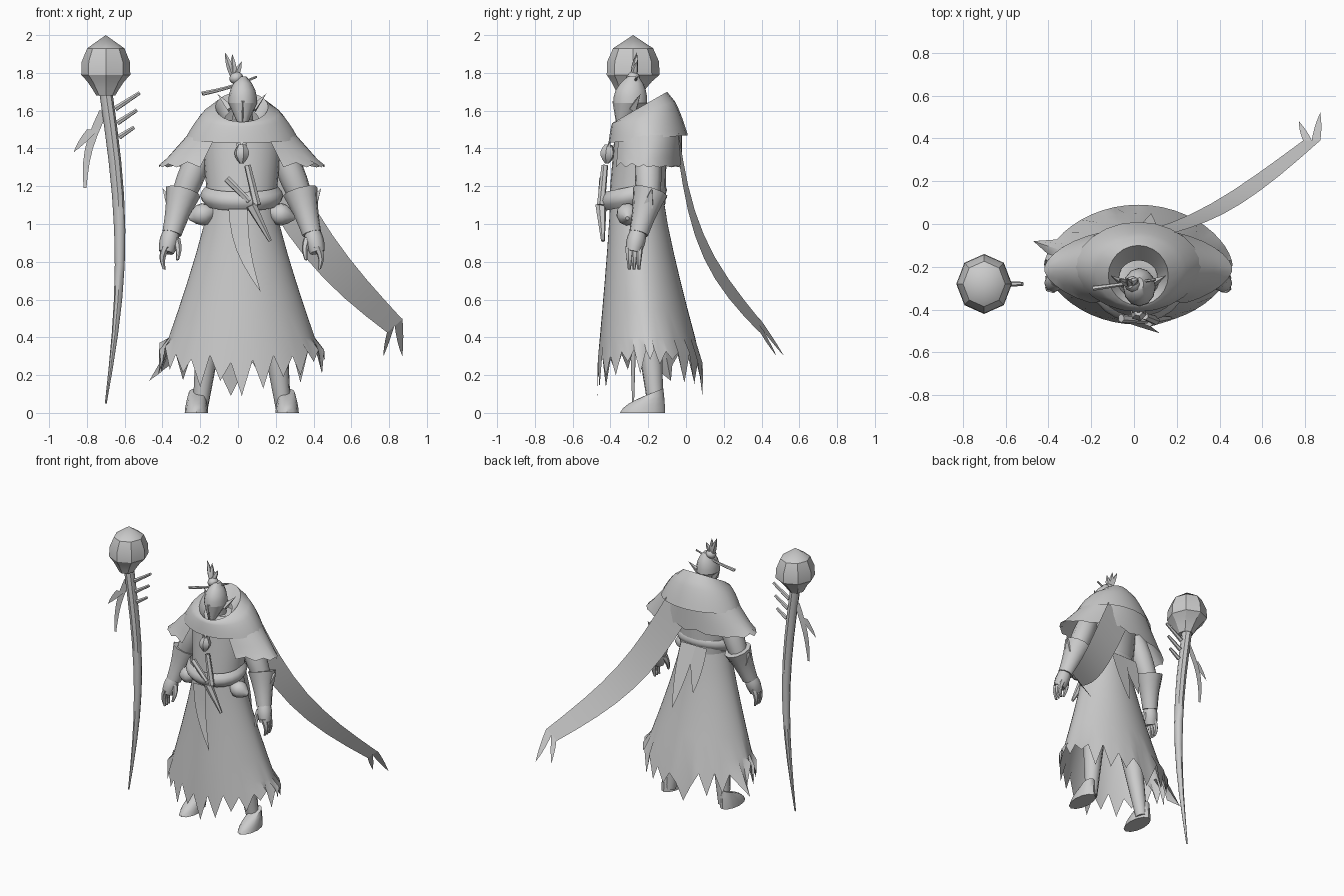
import bpy, bmesh, math, random
from mathutils import Vector

random.seed(4)
old = bpy.data.objects.get("Cube")
if old:
    bpy.data.objects.remove(old, do_unlink=True)

grey = bpy.data.materials.new("plain_grey")
grey.use_nodes = True
tone = (0.6, 0.6, 0.6, 1)
grey.diffuse_color = tone
for node in grey.node_tree.nodes:
    if node.type == 'BSDF_PRINCIPLED':
        node.inputs["Base Color"].default_value = tone

MID = 0.02      # body centre line
STAFF_X = -0.7
STAFF_Y = -0.28


def blend(a, b, t):
    return a + (b - a) * t


def loft(name, rows, closed=True, caps=False, angle=45):
    """Skin equal-length rows of points into a smooth-by-angle object."""
    n = len(rows[0])
    faces = []
    for r in range(len(rows) - 1):
        for i in range(n if closed else n - 1):
            j = (i + 1) % n
            faces.append((r * n + i, r * n + j, r * n + n + j, r * n + n + i))
    if caps:
        faces.append(tuple(range(n)))
        faces.append(tuple(range((len(rows) - 1) * n, len(rows) * n)))
    mesh = bpy.data.meshes.new(name)
    mesh.from_pydata([tuple(p) for row in rows for p in row], [], faces)
    bm = bmesh.new()
    bm.from_mesh(mesh)
    bmesh.ops.remove_doubles(bm, verts=bm.verts, dist=0.0005)
    bmesh.ops.recalc_face_normals(bm, faces=bm.faces)
    bm.to_mesh(mesh)
    bm.free()
    mesh.materials.append(grey)
    ob = bpy.data.objects.new(name, mesh)
    bpy.context.scene.collection.objects.link(ob)
    for other in bpy.context.selected_objects:
        other.select_set(False)
    ob.select_set(True)
    bpy.context.view_layer.objects.active = ob
    bpy.ops.object.shade_smooth_by_angle(angle=math.radians(angle))


def ovals(first, last, power=1, belly=0, steps=4, n=24, cx=MID,
          start=0, sweep=360, point=0):
    """Stack ovals (z, x radius, y radius, y centre, back lift) between two ends.
    Power curves the profile, point sharpens the two sides."""
    rows = []
    for k in range(steps + 1):
        t = k / steps
        z = blend(first[0], last[0], t)
        rx, ry, cy, lift = [blend(a, b, t ** power) for a, b in zip(first[1:], last[1:])]
        swell = belly * math.sin(math.pi * t)
        row = []
        for i in range(n if sweep == 360 else n + 1):
            a = math.radians(start + sweep * i / n)
            s = math.sin(a)
            row.append(Vector((cx + (rx + swell) * math.cos(a),
                               cy + (ry + swell) * s * abs(s) ** (point * t),
                               z + lift * s)))
        rows.append(row)
    return rows


def bowed_path(start, end, bow, steps):
    """Points from start to end, pushed sideways by bow in the middle."""
    for k in range(steps + 1):
        t = k / steps
        yield t, Vector(start).lerp(Vector(end), t) + Vector(bow) * math.sin(math.pi * t)


def limb(name, start, end, r_start, r_end, bow=(0, 0, 0), belly=0, n=8, steps=5, angle=45):
    """Round tapering limb."""
    axis = (Vector(end) - Vector(start)).normalized()
    u = axis.orthogonal().normalized()
    w = axis.cross(u)
    rows = []
    for t, p in bowed_path(start, end, bow, steps):
        r = blend(r_start, r_end, t) + belly * math.sin(math.pi * t)
        turns = [math.tau * i / n for i in range(n)]
        rows.append([p + r * (u * math.cos(a) + w * math.sin(a)) for a in turns])
    loft(name, rows, caps=True, angle=angle)


def cloth(name, start, end, half, bow=(0, 0, 0), tip=0, steps=6):
    """Thin cloth strip, narrowing to the tip fraction of its width."""
    rows = []
    for t, p in bowed_path(start, end, bow, steps):
        side = Vector(half) * blend(1, tip, t * t)
        rows.append([p - side, p + side])
    loft(name, rows, closed=False)


# Robe skirt: torn hem, higher at the sides, one long corner
skirt = ovals((1.14, 0.17, 0.14, -0.26, 0), (0.25, 0.44, 0.28, -0.19, 0),
              power=1.2, steps=6, n=48, point=0.25)
hem = skirt[-1]
for i, p in enumerate(hem):
    p.z += 0.08 * math.cos(math.tau * i / len(hem)) ** 2
    p.z += random.uniform(0, 0.05) if i % 2 else -random.uniform(0.02, 0.14)
hem[21][:] = (-0.47, -0.08, 0.17)
hem[36].z = hem[13].z = 0.09
loft("robe_skirt", skirt, angle=60)

# Torso, shoulders and belt
loft("torso", ovals((1.1, 0.18, 0.15, -0.26, 0), (1.45, 0.21, 0.14, -0.24, 0)))
loft("shoulders", ovals((1.45, 0.21, 0.14, -0.24, 0), (1.55, 0.1, 0.08, -0.24, 0)), caps=True)
loft("belt", ovals((1.1, 0.19, 0.15, -0.28, 0.03), (1.2, 0.19, 0.15, -0.28, 0.03), belly=0.03))

# Upper mantle with raised collar
loft("collar", ovals((1.55, 0.09, 0.08, -0.25, 0.06), (1.62, 0.14, 0.14, -0.24, 0.08)))
loft("upper_mantle", ovals((1.62, 0.14, 0.14, -0.24, 0.08), (1.45, 0.3, 0.21, -0.2, 0.02),
                           power=0.55, steps=6, point=0.15))

# Lower mantle, open at the front, with a ragged edge
cape = ovals((1.49, 0.27, 0.18, -0.2, 0.02), (1.3, 0.44, 0.19, -0.21, 0),
             n=28, start=-60, sweep=300, point=0.2)
for i, p in enumerate(cape[-1]):
    p.z += random.uniform(0, 0.04) * (i % 2)
loft("lower_mantle", cape, closed=False)

# Neck, head and face
HEAD_X = 0.025
limb("neck", (HEAD_X, -0.24, 1.46), (HEAD_X, -0.28, 1.62), 0.06, 0.05)
brow = (1.64, 0.076, 0.09, -0.295, 0)
loft("cranium", ovals(brow, (1.78, 0.02, 0.03, -0.28, 0), power=2.5, n=12, cx=HEAD_X), caps=True)
loft("jaw", ovals(brow, (1.52, 0.02, 0.02, -0.345, 0), n=12, cx=HEAD_X), caps=True)
loft("face_wedge", ovals((1.65, 0.05, 0.04, -0.35, 0), (1.53, 0.01, 0.02, -0.35, 0),
                         n=4, cx=HEAD_X), caps=True, angle=20)

# Topknot, plume and hairpin
limb("topknot", (0, -0.28, 1.75), (-0.02, -0.28, 1.8), 0.025, 0.02, belly=0.015)
for x, top in ((-0.07, 1.91), (-0.03, 1.9), (0.02, 1.86)):
    limb("plume", (-0.02, -0.28, 1.77), (x, -0.26, top), 0.015, 0, belly=0.01, n=5)
limb("hairpin", (-0.19, -0.3, 1.69), (0.1, -0.26, 1.78), 0.012, 0.006, bow=(0, 0, -0.01), n=6)

# Neck pendant with small crown
limb("pendant", (MID, -0.42, 1.32), (MID, -0.41, 1.42), 0.01, 0.02, belly=0.025, n=6, angle=25)
for dx in (-0.03, 0, 0.03):
    limb("pendant_spike", (MID + dx / 2, -0.41, 1.4), (MID + dx, -0.4, 1.47 - abs(dx)),
         0.014, 0, n=4, steps=1)

# Paired parts, measured outward from the centre line
for s, side in ((-1, "right_"), (1, "left_")):
    def at(out, y, z):
        return (MID + s * out, y, z)
    limb(side + "ear", at(0.06, -0.28, 1.61), at(0.13, -0.24, 1.69), 0.025, 0, n=4)
    limb(side + "upper_arm", at(0.2, -0.2, 1.42), at(0.33, -0.2, 1.1), 0.06, 0.055,
         belly=0.015, n=10)
    limb(side + "bracer", at(0.31, -0.19, 1.17), at(0.37, -0.25, 0.95), 0.095, 0.052,
         belly=-0.006, n=10)
    limb(side + "bracer_point", at(0.37, -0.2, 1.1), at(0.42, -0.18, 1.19), 0.04, 0, n=4)
    limb(side + "palm", at(0.37, -0.25, 0.97), at(0.4, -0.28, 0.85), 0.04, 0.04, belly=0.01)
    for k in range(3):
        y = -0.25 - 0.025 * k
        limb(side + "finger", at(0.4, y, 0.88), at(0.41, y, 0.76), 0.024, 0.008,
             bow=(s * 0.015, 0, 0), n=6)
    limb(side + "thumb", at(0.35, -0.27, 0.92), at(0.34, -0.31, 0.81), 0.025, 0.008,
         bow=(s * -0.01, 0, 0), n=6)
    limb(side + "leg", at(0.14, -0.22, 0.7), at(0.22, -0.16, 0.02), 0.09, 0.04, n=10)
    loft(side + "foot", ovals((0, 0.062, 0.12, -0.23, 0), (0.11, 0.04, 0.05, -0.17, 0.02),
                              power=1.5, n=12, cx=MID + s * 0.24), caps=True)
    limb(side + "pouch", at(0.14, -0.31, 1.07), at(0.28, -0.31, 1.03), 0.02, 0.01,
         belly=0.045, n=10)

# Dagger and tool tucked in the belt
limb("dagger_handle", (-0.06, -0.44, 1.24), (0.06, -0.45, 1.12), 0.02, 0.016, n=6)
limb("dagger_sheath", (0.07, -0.45, 1.1), (0.17, -0.44, 0.91), 0.03, 0.01, n=6, angle=25)
limb("tool_handle", (0.05, -0.43, 1.31), (0.1, -0.45, 1.1), 0.018, 0.022, n=6)

# Sashes hanging from the belt
cloth("front_sash", (0, -0.45, 1.08), (0.12, -0.51, 0.64), (0.05, 0, 0), bow=(-0.03, 0.01, 0))
cloth("front_sash_tail", (0.02, -0.45, 1.08), (0.03, -0.47, 0.81), (0.03, 0, 0))
cloth("back_sash_short", (-0.04, -0.1, 1.16), (-0.05, -0.01, 0.85), (0.06, 0, 0))
cloth("back_sash_long", (0.05, -0.1, 1.16), (0.08, 0.05, 0.73), (0.06, 0, 0))

# Long trailing scarf with forked end
cloth("scarf", (0.11, -0.04, 1.42), (0.83, 0.39, 0.46), (0.08, 0, 0.07),
      bow=(-0.04, -0.08, -0.06), tip=0.5, steps=8)
cloth("scarf_fork_low", (0.81, 0.39, 0.45), (0.77, 0.48, 0.3), (0.02, 0, 0.02))
cloth("scarf_fork_high", (0.85, 0.39, 0.48), (0.87, 0.52, 0.3), (0.02, 0, 0.02))

# Staff: bowed shaft, faceted skull, prongs and ribbon
limb("staff_shaft", (STAFF_X, STAFF_Y, 1.7), (STAFF_X, STAFF_Y, 0.05), 0.035, 0.005,
     bow=(0.075, 0, 0), belly=0.008, steps=9)
cheek = (1.79, 0.13, 0.14, STAFF_Y, 0)
skull = dict(n=8, steps=3, cx=STAFF_X)
loft("staff_skull", ovals(cheek, (2, 0, 0, STAFF_Y, 0), power=3.5, **skull), angle=30)
loft("staff_skull_jaw", ovals(cheek, (1.68, 0.05, 0.06, -0.3, 0), power=0.8, **skull),
     caps=True, angle=30)
for k in range(3):
    x, z, reach = -0.65 + 0.01 * k, 1.61 - 0.075 * k, 0.13 - 0.025 * k
    limb("staff_prong", (x, STAFF_Y, z), (x + reach, STAFF_Y, z + reach * 0.65), 0.015, 0.01, n=6)
cloth("staff_ribbon", (-0.71, STAFF_Y, 1.6), (-0.81, STAFF_Y, 1.19), (0.025, 0, 0),
      bow=(-0.03, 0.01, 0), tip=0.3)
cloth("staff_ribbon_tail", (-0.77, STAFF_Y, 1.5), (-0.87, STAFF_Y, 1.38), (0.03, 0, 0))
